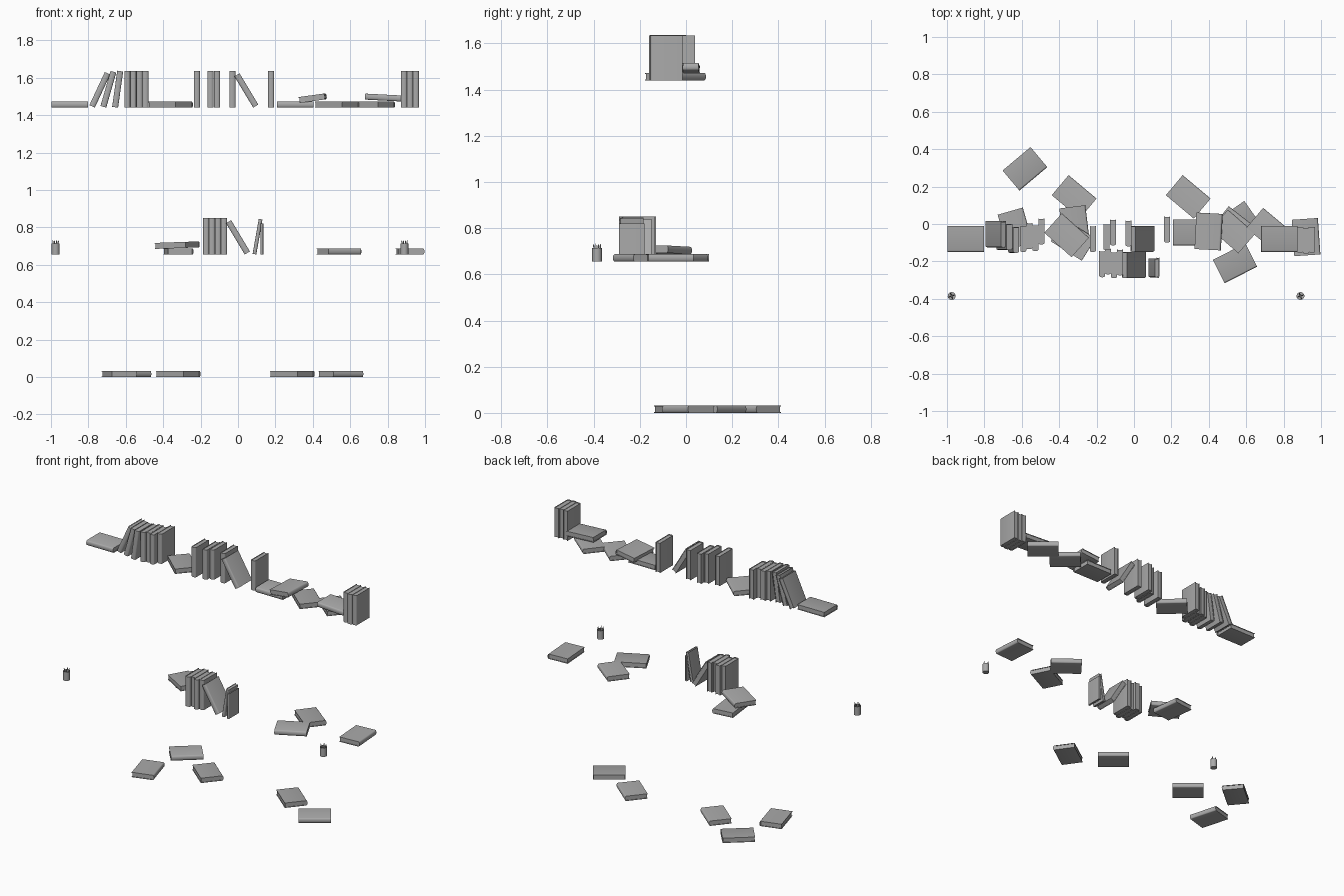
import bpy, bmesh, math
from mathutils import Matrix, Vector

cube = bpy.data.objects.get("Cube")
if cube:
    bpy.data.objects.remove(cube, do_unlink=True)

grey = bpy.data.materials.new("plain grey")
grey.use_nodes = True
colour = (0.4, 0.4, 0.4, 1)
grey.diffuse_color = colour
grey.node_tree.nodes["Principled BSDF"].inputs["Base Color"].default_value = colour

THICK, DEPTH, HEIGHT = 0.032, 0.14, 0.195
TOP, MIDDLE, FLOOR = 1.44, 0.655, 0
parts = []


def finish(bm, name):
    bmesh.ops.recalc_face_normals(bm, faces=bm.faces)
    mesh = bpy.data.meshes.new(name)
    bm.to_mesh(mesh)
    bm.free()
    mesh.materials.append(grey)
    return mesh


def add(name, mesh, matrix):
    obj = bpy.data.objects.new(name, mesh)
    bpy.context.collection.objects.link(obj)
    obj.matrix_world = matrix
    parts.append(obj)


def rot(angle, axis):
    return Matrix.Rotation(math.radians(angle), 4, axis)


def book_mesh(thick=THICK, depth=DEPTH, height=HEIGHT):
    """Standing book: rounded spine towards -y, bottom centre at the origin."""
    bm = bmesh.new()
    half, back, cover, bulge = thick / 2, depth / 2, thick / 9, 0.008
    # cover: a U-shaped section with a rounded spine, pulled up
    section = [(half, back)]
    for i in range(9):
        a = math.pi * i / 8
        section.append((half * math.cos(a), -back + bulge - bulge * math.sin(a)))
    section += [(-half, back), (cover - half, back), (cover - half, bulge - back),
                (half - cover, bulge - back), (half - cover, back)]
    face = bm.faces.new([bm.verts.new((x, y, 0)) for x, y in section])
    grown = bmesh.ops.extrude_face_region(bm, geom=[face])["geom"]
    tops = [v for v in grown if isinstance(v, bmesh.types.BMVert)]
    bmesh.ops.translate(bm, verts=tops, vec=(0, 0, height))
    # pages: a block set back from the cover edges
    size = Vector((thick - 2 * cover, depth - bulge - 0.003, height - 0.006))
    centre = Matrix.Translation((0, bulge / 2 - 0.0015, height / 2))
    bmesh.ops.create_cube(bm, size=1, matrix=centre @ Matrix.Diagonal(size.to_4d()))
    return finish(bm, "book")


def standing(name, mesh, x, y, z, lean=0, thick=THICK):
    lift = thick / 2 * abs(math.sin(math.radians(lean)))
    add(name, mesh, Matrix.Translation((x, y, z + lift)) @ rot(lean, 'Y'))


def lying(name, mesh, x, y, z, turn=0, tilt=0):
    add(name, mesh, Matrix.Translation((x, y, z + THICK / 2)) @ rot(tilt, 'Y')
        @ rot(turn, 'Z') @ rot(90, 'Y') @ Matrix.Translation((0, 0, -HEIGHT / 2)))


book = book_mesh()

# top shelf, upright and leaning books: x, y, lean
for x, y, lean in [(-.78, -.055, 25), (-.72, -.07, 16), (-.657, -.085, 8),
                   (-.592, -.08, 0), (-.56, -.065, 0), (-.527, -.075, 0), (-.495, -.04, 0),
                   (-.22, -.08, 0), (-.147, -.07, 0), (-.112, -.045, 0), (-.03, -.05, 0),
                   (.095, -.08, -31), (.177, -.03, 0),
                   (.887, -.085, 0), (.919, -.09, 0), (.951, -.085, 0)]:
    standing("top_shelf_book", book, x, y, TOP, lean)

# top shelf, lying books: x, y, height above shelf, turn, tilt
for x, y, up, turn, tilt in [(-.9, -.08, 0, 0, 0), (-.36, -.06, 0, 138, 0),
                             (.305, -.045, 0, 0, 0), (.4, -.04, .035, 87, -8),
                             (.53, -.04, 0, 139, 0), (.72, -.03, 0, 140, 0),
                             (.777, -.08, .038, 0, 3)]:
    lying("top_shelf_lying_book", book, x, y, TOP + up, turn, tilt)

# middle shelf, upright row and one leaning book
for x, y, lean in [(-.17, -.215, 0), (-.139, -.2, 0), (-.107, -.22, 0),
                   (-.075, -.205, 0), (.05, -.22, -31)]:
    standing("middle_shelf_book", book, x, y, MIDDLE, lean)

# middle shelf, two thin booklets
standing("leaning_booklet", book_mesh(.02, .1, .19), .088, -.235, MIDDLE, 10, .02)
standing("upright_booklet", book_mesh(.014, .11, .165), .128, -.235, MIDDLE, 0)

# middle shelf, lying books
for x, y, up, turn, tilt in [(-.318, -.005, 0, 97, 0), (-.325, -.085, .034, 148, -2),
                             (.54, -.21, 0, 27, 0), (.54, -.02, 0, 142, 0),
                             (.92, -.07, 0, 94, 0)]:
    lying("middle_shelf_lying_book", book, x, y, MIDDLE + up, turn, tilt)

# books on the floor
for x, y, turn in [(-.635, -.025, 106), (-.583, .295, 40), (-.32, .145, 140),
                   (.29, .145, 140), (.55, .01, 35)]:
    lying("floor_book", book, x, y, FLOOR, turn)


def cup_mesh(radius=.021, wall=.002, height=.058):
    """Open cup with a floor, bottom centre at the origin."""
    bm = bmesh.new()
    rings = []
    for r, z in [(radius, 0), (radius, height), (radius - wall, height), (radius - wall, wall)]:
        rings.append(bmesh.ops.create_circle(bm, segments=20, radius=r,
                                             matrix=Matrix.Translation((0, 0, z)))["verts"])
    for low, high in zip(rings, rings[1:]):
        for i in range(len(low)):
            bm.faces.new((low[i - 1], low[i], high[i], high[i - 1]))
    bm.faces.new(rings[0])
    bm.faces.new(rings[-1])
    return finish(bm, "cup")


def pencil_mesh(radius=.003, length=.066, tip=.01):
    """Six-sided pencil with a pointed tip."""
    bm = bmesh.new()
    for low, size, r in [(0, length, radius), (length, tip, 0)]:
        bmesh.ops.create_cone(bm, cap_ends=True, segments=6, radius1=radius, radius2=r,
                              depth=size, matrix=Matrix.Translation((0, 0, low + size / 2)))
    return finish(bm, "pencil")


# pencil cups at both ends of the middle level
cup, pencil = cup_mesh(), pencil_mesh()
for x in (-.975, .89):
    spot = Matrix.Translation((x, -.385, MIDDLE))
    add("pencil_cup", cup, spot)
    for i in range(4):
        add("pencil", pencil, spot @ rot(90 * i + 20, 'Z')
            @ Matrix.Translation((.006, 0, .003)) @ rot(8, 'Y'))

# smooth spines and cups, keep the edges sharp
bpy.ops.object.select_all(action='DESELECT')
for obj in parts:
    obj.select_set(True)
bpy.context.view_layer.objects.active = parts[0]
bpy.ops.object.shade_smooth_by_angle(angle=math.radians(35))
